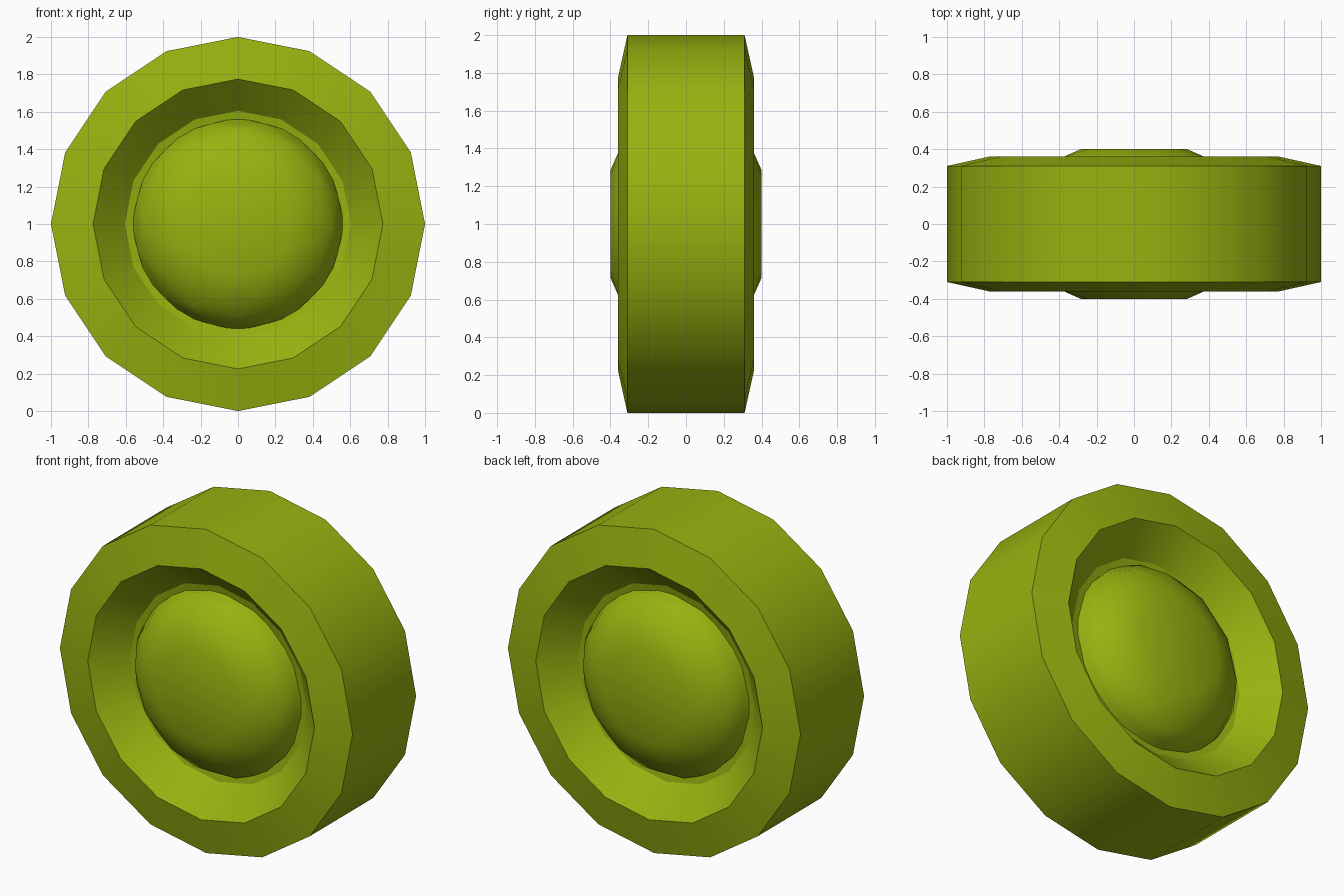
import bpy, bmesh
from math import sin, cos, pi, radians

cube = bpy.data.objects.get("Cube")
if cube:
    bpy.data.objects.remove(cube)

# Single flat colour
green = bpy.data.materials.new("lime green")
green.use_nodes = True
rgba = (0.31, 0.45, 0.005, 1)
green.diffuse_color = rgba
bsdf = green.node_tree.nodes["Principled BSDF"]
bsdf.inputs["Base Color"].default_value = rgba
bsdf.inputs["Roughness"].default_value = 0.8


def lathe(name, profile, sides, twist=0.0, cap=False, smooth=40):
    """Spin (radius, y) points round the wheel axle; twist staggers each ring."""
    bm = bmesh.new()
    rings = []
    for i, (r, y) in enumerate(profile):
        angles = [2 * pi * (k + i * twist) / sides for k in range(sides)]
        rings.append([bm.verts.new((r * cos(a), y, 1 + r * sin(a))) for a in angles])
    for a, b in zip(rings, rings[1:]):
        for k in range(sides):
            n = (k + 1) % sides
            if twist:
                bm.faces.new((a[k], a[n], b[k]))
                bm.faces.new((a[n], b[n], b[k]))
            else:
                bm.faces.new((a[k], a[n], b[n], b[k]))
    if cap:
        bm.faces.new(rings[-1])
    bmesh.ops.recalc_face_normals(bm, faces=bm.faces)
    # Open domes must face away from the wheel's middle
    if cap:
        disc = max(bm.faces, key=lambda f: len(f.verts))
        if disc.normal.y * profile[-1][1] < 0:
            bmesh.ops.reverse_faces(bm, faces=bm.faces)
    mesh = bpy.data.meshes.new(name)
    bm.to_mesh(mesh)
    bm.free()
    mesh.materials.append(green)
    obj = bpy.data.objects.new(name, mesh)
    bpy.context.collection.objects.link(obj)
    bpy.ops.object.select_all(action='DESELECT')
    obj.select_set(True)
    bpy.context.view_layer.objects.active = obj
    bpy.ops.object.shade_smooth_by_angle(angle=radians(smooth))
    return obj


# Tyre: tread, bevelled sidewalls, sloped inner walls and a hidden core
half = [(0.5, -0.17), (0.605, -0.19), (0.775, -0.36), (1.0, -0.31)]
tyre = half + [(r, -y) for r, y in reversed(half)]
lathe("tyre", tyre + [half[0]], 16, smooth=30)

# Domed hub caps with a flat centre disc
dome = [(0.57, 0.16), (0.555, 0.22), (0.5, 0.29), (0.4, 0.355), (0.285, 0.4)]
lathe("front_hub", [(r, -y) for r, y in dome], 12, twist=0.5, cap=True, smooth=60)
lathe("back_hub", dome, 12, twist=0.5, cap=True, smooth=60)
